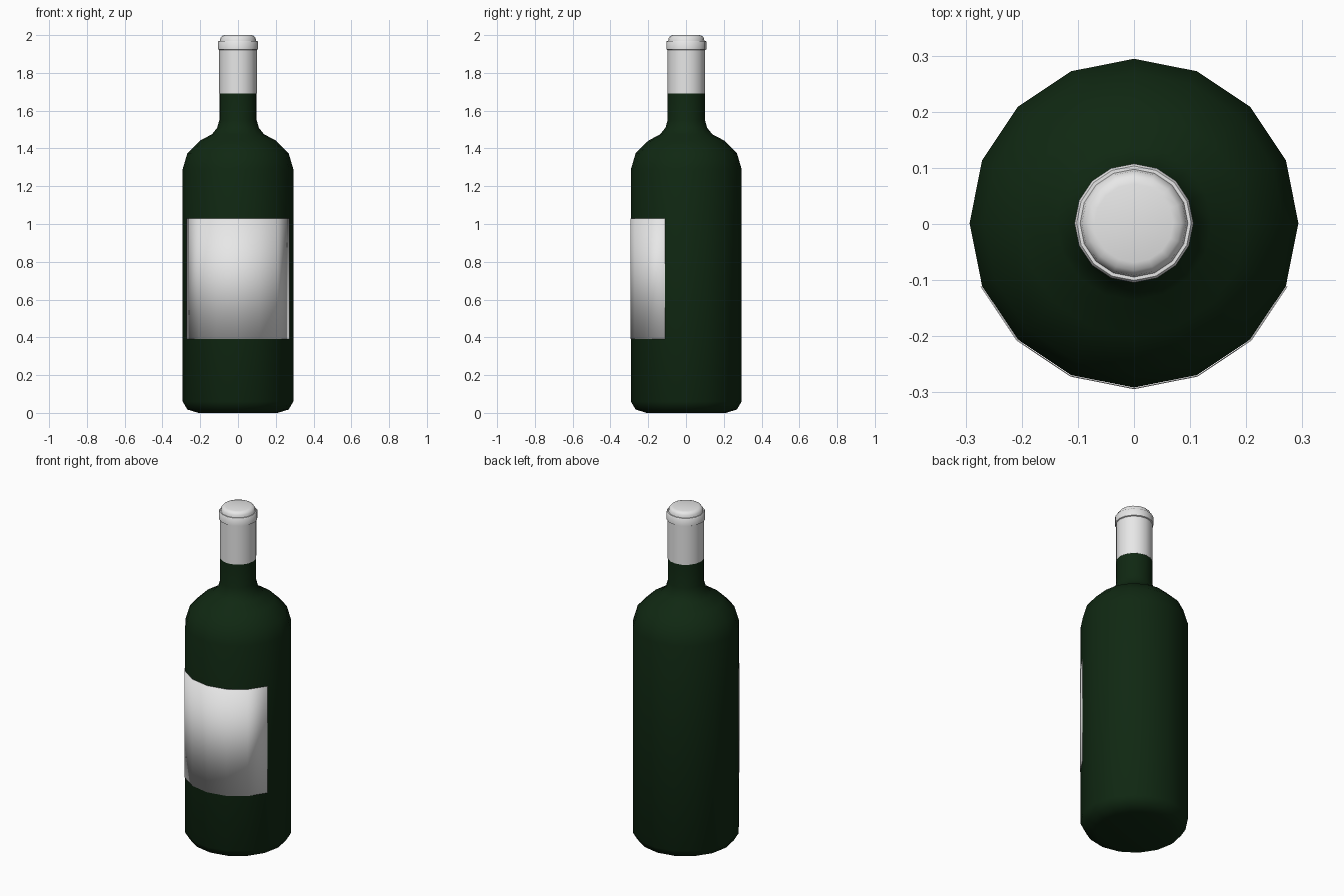
import bpy
import math

if "Cube" in bpy.data.objects:
    bpy.data.objects.remove(bpy.data.objects["Cube"])

SIDES = 16
STEP = 2 * math.pi / SIDES
BODY_R = 0.293
CENTRE_Y = 0.0015  # balances the label thickness on the front


def make_material(name, colour, roughness):
    mat = bpy.data.materials.new(name)
    mat.use_nodes = True
    mat.diffuse_color = colour
    bsdf = next(n for n in mat.node_tree.nodes if n.type == 'BSDF_PRINCIPLED')
    bsdf.inputs["Base Color"].default_value = colour
    bsdf.inputs["Roughness"].default_value = roughness
    return mat


def make_object(name, verts, faces, mat):
    mesh = bpy.data.meshes.new(name)
    mesh.from_pydata(verts, [], faces)
    mesh.materials.append(mat)
    mesh.shade_smooth()
    mesh.set_sharp_from_angle(angle=math.radians(50))
    obj = bpy.data.objects.new(name, mesh)
    obj.location.y = CENTRE_Y
    bpy.context.collection.objects.link(obj)
    return obj


def ring(radius, z, first=0, count=SIDES):
    return [(radius * math.cos(i * STEP), radius * math.sin(i * STEP), z)
            for i in range(first, first + count)]


def lathe(name, profile, mat):
    """Turn a (radius, height) profile, listed upwards, into a capped solid."""
    verts = [v for r, z in profile for v in ring(r, z)]
    faces = []
    for k in range(len(profile) - 1):
        a, b = k * SIDES, (k + 1) * SIDES
        for i in range(SIDES):
            j = (i + 1) % SIDES
            faces.append((a + i, a + j, b + j, b + i))
    faces.append(tuple(reversed(range(SIDES))))
    faces.append(tuple(range(len(verts) - SIDES, len(verts))))
    return make_object(name, verts, faces, mat)


glass = make_material("dark green glass", (0.005, 0.021, 0.006, 1), 0.3)
paper = make_material("pale grey", (0.8, 0.8, 0.8, 1), 0.6)

# Glass body: rounded foot, straight wall, shoulder and neck
lathe("bottle_body", [
    (0.21, 0), (0.268, 0.018), (BODY_R, 0.06),
    (BODY_R, 1.29), (0.268, 1.375), (0.2, 1.442), (0.138, 1.475),
    (0.11, 1.51), (0.099, 1.55), (0.099, 1.7)], glass)

# Foil sleeve with a raised lip and a rounded top
lathe("neck_foil", [
    (0.1, 1.69), (0.1, 1.922), (0.106, 1.925), (0.106, 1.965),
    (0.102, 1.97), (0.096, 1.97), (0.093, 1.985), (0.084, 1.996),
    (0.07, 2.0)], paper)

# Label: a thin sheet wrapped round the front six sides
COLS = 7
label_r = BODY_R + 0.003
label_verts = ring(label_r, 0.39, 9, COLS) + ring(label_r, 1.03, 9, COLS)
label_faces = [(i, i + 1, COLS + i + 1, COLS + i) for i in range(COLS - 1)]
label = make_object("front_label", label_verts, label_faces, paper)
sheet = label.modifiers.new("sheet thickness", 'SOLIDIFY')
sheet.thickness = 0.002
sheet.offset = -1
